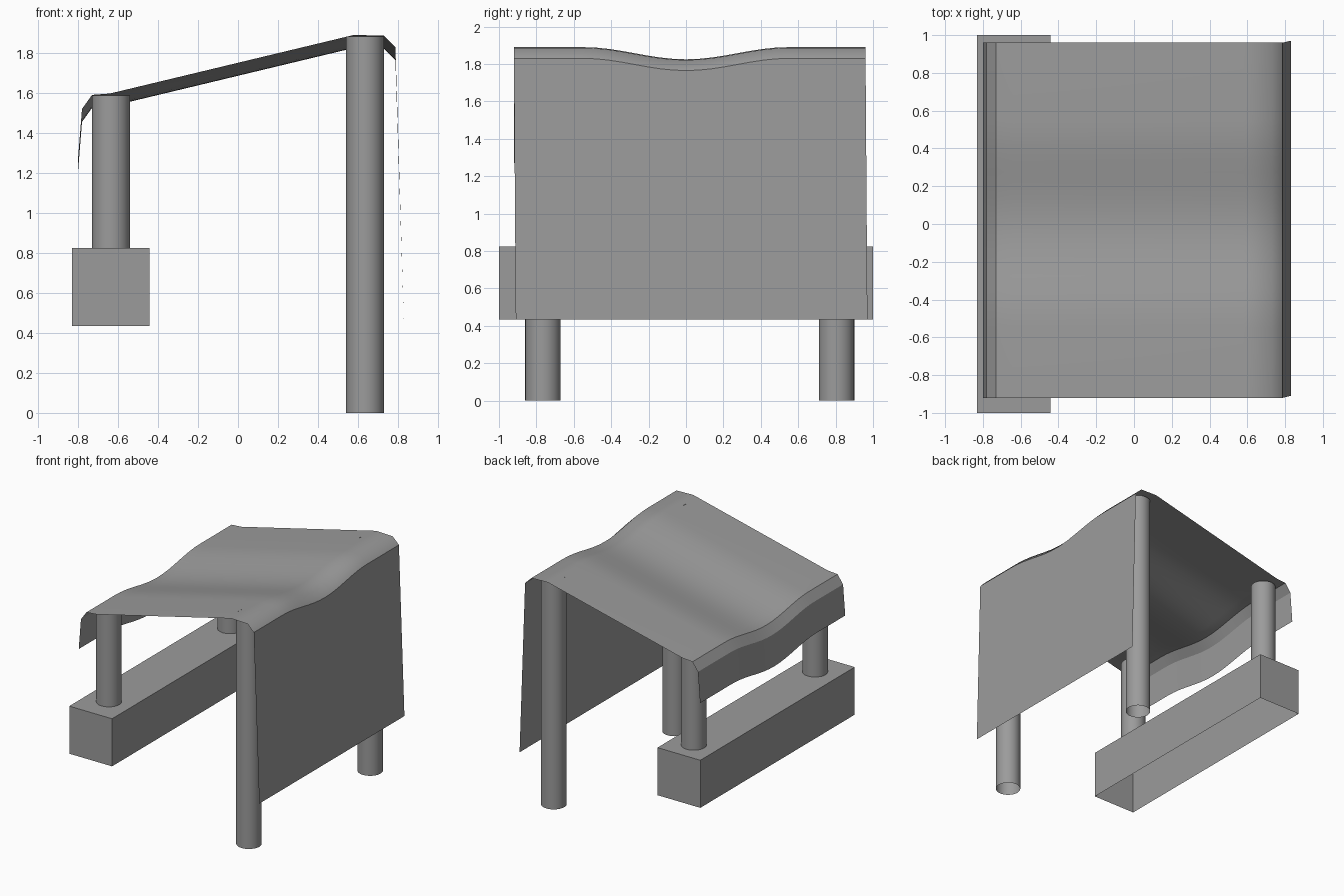
import bpy, bmesh, math

cube = bpy.data.objects.get("Cube")
if cube:
    bpy.data.objects.remove(cube, do_unlink=True)

grey = bpy.data.materials.new("plain_grey")
grey.use_nodes = True
grey.diffuse_color = (0.33, 0.33, 0.33, 1)
grey.node_tree.nodes["Principled BSDF"].inputs["Base Color"].default_value = grey.diffuse_color


def add_object(name, bm):
    mesh = bpy.data.meshes.new(name)
    bm.to_mesh(mesh)
    bm.free()
    mesh.materials.append(grey)
    obj = bpy.data.objects.new(name, mesh)
    bpy.context.collection.objects.link(obj)
    return obj


# Open-ended round post
def post(name, x, y, bottom, top):
    bm = bmesh.new()
    bmesh.ops.create_cone(bm, cap_ends=False, segments=32,
                          radius1=0.095, radius2=0.095, depth=top - bottom)
    bmesh.ops.translate(bm, verts=bm.verts, vec=(x, y, (top + bottom) / 2))
    for f in bm.faces:
        f.smooth = True
    add_object(name, bm)


for end, y in (("front", -0.765), ("back", 0.805)):
    post(end + "_tall_post", 0.635, y, 0, 1.882)
    post(end + "_short_post", -0.635, y, 0.825, 1.588)

# Box beam without an underside
bm = bmesh.new()
bmesh.ops.create_cube(bm, size=1)
bmesh.ops.scale(bm, verts=bm.verts, vec=(0.388, 2, 0.39))
bmesh.ops.translate(bm, verts=bm.verts, vec=(-0.636, 0, 0.63))
bm.normal_update()
bmesh.ops.delete(bm, geom=[f for f in bm.faces if f.normal.z < -0.5], context="FACES_ONLY")
add_object("beam", bm)

# Sheet profile: x, z, share of sag, y shift, sharp fold
profile = [(-0.80, 1.27, 1, 0, False), (-0.78, 1.52, 1, 0, True),
           (-0.73, 1.59, 1, 0, True), (-0.64, 1.597, 1, 0, False),
           (0.58, 1.89, 1, 0, False), (0.73, 1.886, 1, 0, False),
           (0.787, 1.83, 1, 0, True), (0.83, 0.435, 0, 0.01, False)]
SAG, HALF = 0.065, 0.55
ys = [-0.92] + [HALF * i / 8 for i in range(-8, 9)] + [0.96]


def dip(y):
    return SAG * (1 + math.cos(math.pi * y / HALF)) / 2 if abs(y) < HALF else 0


# Single-surface draped sheet
bm = bmesh.new()
rows = [[bm.verts.new((x, y + shift, z - share * dip(y))) for y in ys]
        for x, z, share, shift, _ in profile]
for a, b in zip(rows, rows[1:]):
    for i in range(len(ys) - 1):
        bm.faces.new((a[i], b[i], b[i + 1], a[i + 1])).smooth = True
for row, (_, _, _, _, sharp) in zip(rows, profile):
    for v, w in zip(row, row[1:]):
        bm.edges.get((v, w)).smooth = not sharp
add_object("draped_canopy", bm)
